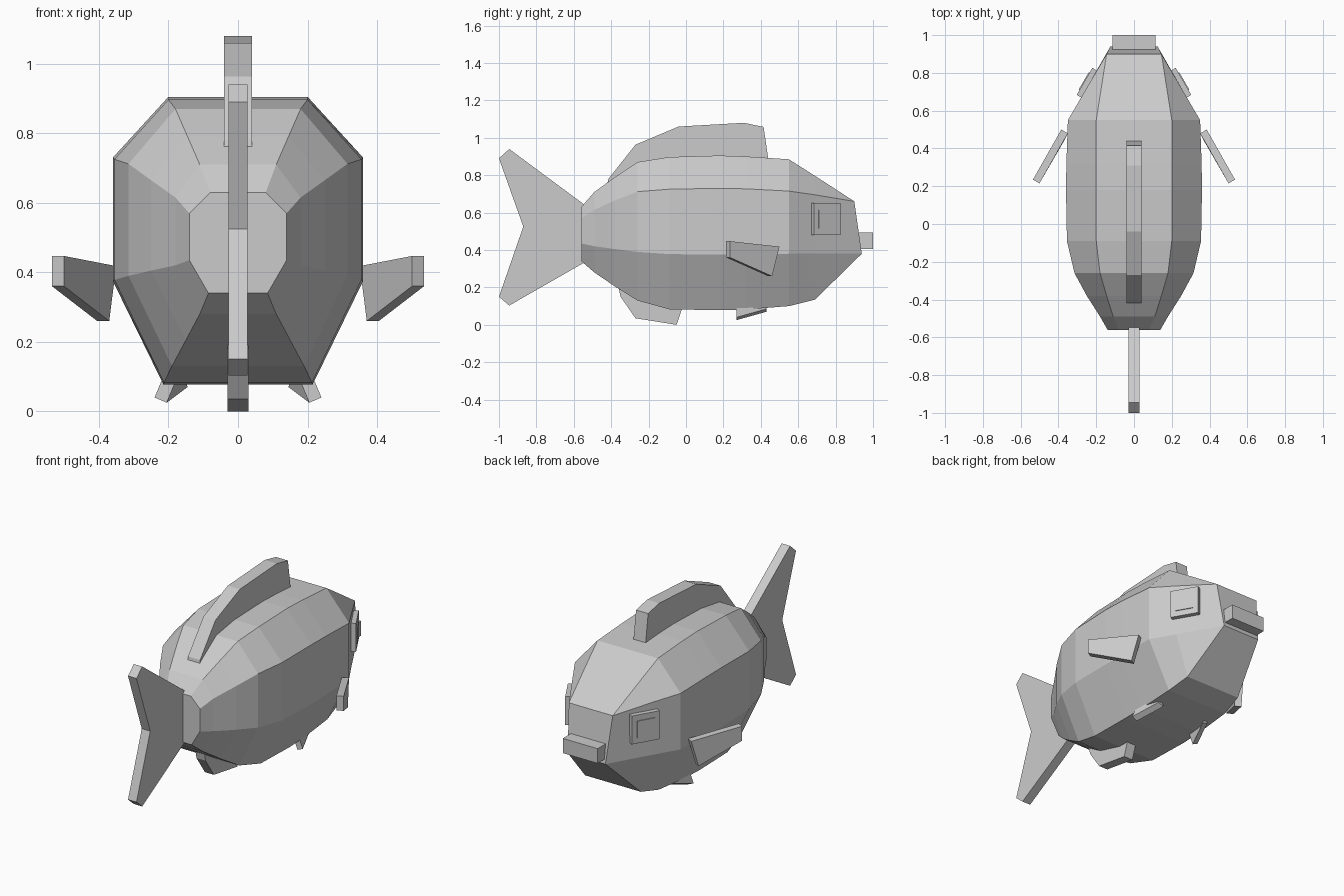
import bpy, bmesh, math
from mathutils import Vector, Matrix

if "Cube" in bpy.data.objects:
    bpy.data.objects.remove(bpy.data.objects["Cube"])

grey = bpy.data.materials.new("light_grey")
grey.diffuse_color = (0.6, 0.6, 0.6, 1)
grey.use_nodes = True
grey.node_tree.nodes["Principled BSDF"].inputs["Base Color"].default_value = grey.diffuse_color


def finish(name, bm):
    bmesh.ops.remove_doubles(bm, verts=bm.verts, dist=0.0005)
    bmesh.ops.recalc_face_normals(bm, faces=bm.faces)
    me = bpy.data.meshes.new(name)
    bm.to_mesh(me)
    bm.free()
    me.materials.append(grey)
    ob = bpy.data.objects.new(name, me)
    bpy.context.collection.objects.link(ob)
    return ob


def prism(name, points, offset):
    """Plate: a polygon extruded along an offset vector."""
    bm = bmesh.new()
    face = bm.faces.new([bm.verts.new(p) for p in points])
    ext = bmesh.ops.extrude_face_region(bm, geom=[face], use_keep_orig=True)
    moved = [v for v in ext["geom"] if isinstance(v, bmesh.types.BMVert)]
    bmesh.ops.translate(bm, verts=moved, vec=offset)
    return finish(name, bm)


def centre_fin(name, profile, half):
    return prism(name, [(-half, y, z) for y, z in profile], (2 * half, 0, 0))


def box(name, centre, size, angle=0):
    bm = bmesh.new()
    m = Matrix.Translation(centre) @ Matrix.Rotation(angle, 4, 'Z') @ Matrix.Diagonal((*size, 1))
    bmesh.ops.create_cube(bm, size=1, matrix=m)
    return finish(name, bm)


# Body: octagonal rings (y, then half width and height at top, upper side, lower side, bottom)
rings = [
    (-0.56, (.08, .63), (.14, .57), (.14, .435), (.085, .34)),
    (-0.49, (.11, .71), (.18, .615), (.18, .42), (.11, .28)),
    (-0.38, (.145, .79), (.25, .665), (.25, .405), (.15, .205)),
    (-0.26, (.18, .87), (.315, .712), (.315, .39), (.19, .13)),
    (-0.09, (.20, .897), (.355, .725), (.355, .378), (.213, .083)),
    (0.18, (.20, .905), (.36, .73), (.36, .375), (.215, .078)),
    (0.32, (.20, .90), (.358, .727), (.358, .376), (.213, .082)),
    (0.55, (.20, .885), (.35, .715), (.35, .38), (.205, .10)),
    (0.69, (.178, .796), (.268, .695), (.268, .38), (.185, .135)),
]
loops = [[(w, y, z) for w, z in pts] for y, *pts in rings]
# Snout: the ring closes to a sloping four-sided face
loops.append([(.145, .90, .66)] * 2 + [(.125, .94, .38)] * 2)

bm = bmesh.new()
rows = []
for half in loops:
    full = half + [(-x, y, z) for x, y, z in reversed(half)]
    rows.append([bm.verts.new(p) for p in full])
for a, b in zip(rows, rows[1:]):
    for i in range(8):
        j = (i + 1) % 8
        bm.faces.new((a[i], a[j], b[j], b[i]))
bm.faces.new(rows[0])
bm.faces.new(rows[-1])
bmesh.ops.dissolve_degenerate(bm, dist=0.0005, edges=bm.edges)
finish("body", bm)

# Fins on the centre line
centre_fin("dorsal_fin", [(-.42, .755), (-.415, .78), (-.27, .963), (-.04, 1.06), (.31, 1.08),
                          (.415, 1.058), (.445, .85), (-.2, .82)], 0.04)
centre_fin("tail_fin", [(-.54, .64), (-.945, .94), (-1, .89), (-.87, .525), (-1, .15),
                        (-.945, .103), (-.54, .335)], 0.028)
centre_fin("anal_fin", [(-.37, .25), (-.35, .15), (-.27, .035), (-.05, 0), (0, .15)], 0.03)

# Mouth
box("mouth", (0, .95, .449), (.23, .10, .088))

# Paired parts
turn = math.radians(30)
normal = Vector((math.cos(turn), math.sin(turn), 0))
for side, s in (("right", 1), ("left", -1)):
    flip = Vector((s, 1, 1))
    pectoral = [(.385, .50, .418), (.405, .46, .26), (.535, .235, .36), (.535, .235, .447)]
    prism(side + "_pectoral_fin", [Vector(p) * flip for p in pectoral], -0.04 * normal * flip)

    pelvic = [(.205, .27, .025), (.145, .43, .07), (.16, .43, .12), (.18, .27, .085)]
    prism(side + "_pelvic_fin", [Vector(p) * flip for p in pelvic], Vector((.035, 0, .015)) * flip)

    outer = Vector((.262, .755, .565))
    box(side + "_eye", (outer - .03 * normal) * flip, (.06, .165, .17), s * turn)
    box(side + "_pupil", (outer + .001 * normal) * flip, (.008, .105, .10), s * turn)
